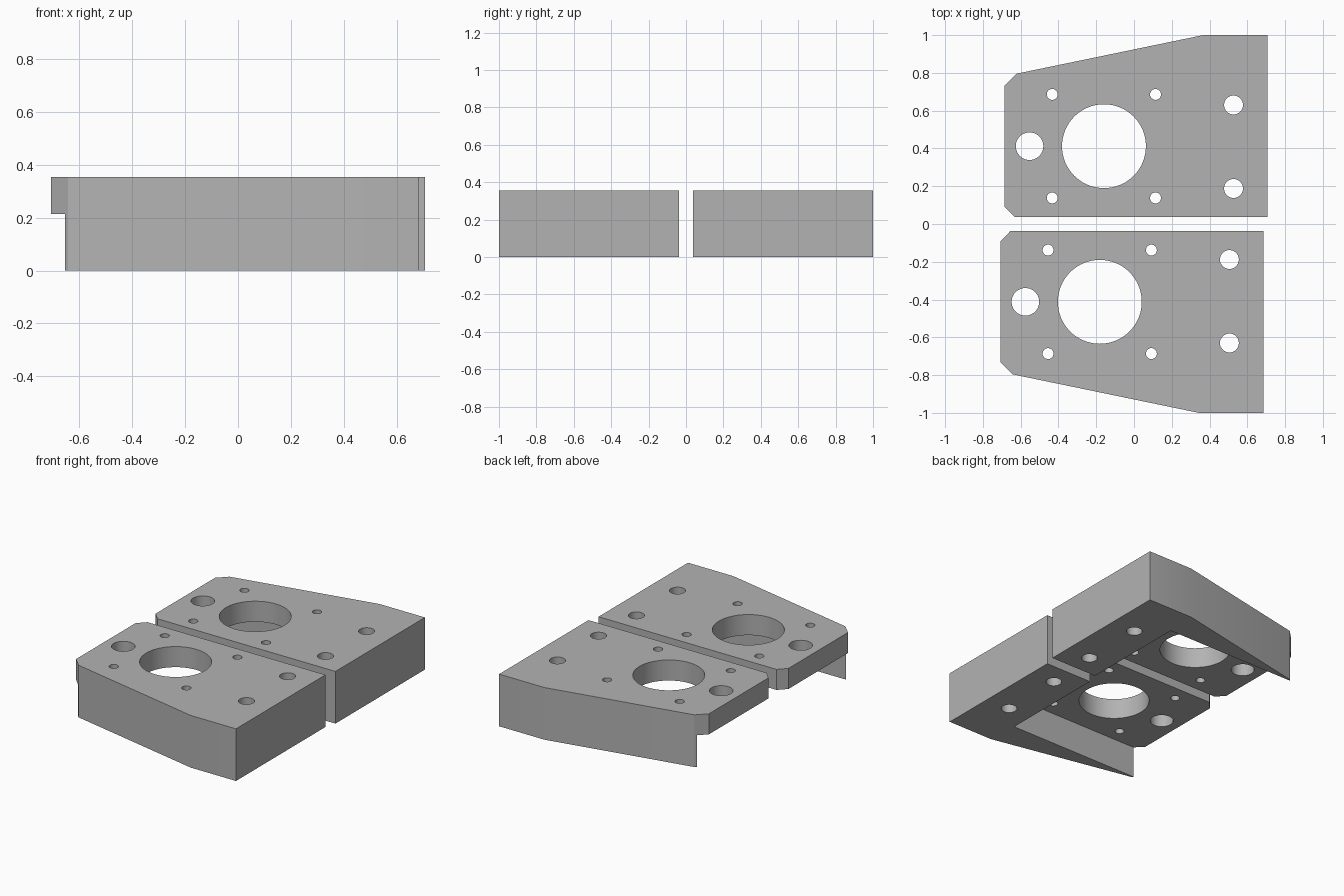
import bpy
import bmesh
from mathutils import Matrix

cube = bpy.data.objects.get("Cube")
if cube:
    bpy.data.objects.remove(cube, do_unlink=True)

TOP = 0.355          # overall height
DECK = 0.215         # underside of the thin deck

# Half outline, y measured outwards from the gap between the blocks
OUTLINE = [(-0.644, 0.038), (0.696, 0.038), (0.696, 1.0), (0.355, 1.0),
           (-0.632, 0.796), (-0.696, 0.732), (-0.696, 0.092)]

# Through holes: x, y, radius, segments
HOLES = [(-0.17, 0.412, 0.222, 64), (-0.564, 0.412, 0.073, 40)]
HOLES += [(x, y, 0.029, 24) for x in (-0.444, 0.103) for y in (0.138, 0.686)]
HOLES += [(0.516, y, 0.05, 32) for y in (0.188, 0.63)]

steel = bpy.data.materials.new("plain_grey")
steel.use_nodes = True
grey = (0.45, 0.45, 0.45, 1)
steel.diffuse_color = grey
steel.node_tree.nodes["Principled BSDF"].inputs["Base Color"].default_value = grey


def make_object(name, bm):
    bmesh.ops.recalc_face_normals(bm, faces=bm.faces)
    mesh = bpy.data.meshes.new(name)
    bm.to_mesh(mesh)
    bm.free()
    obj = bpy.data.objects.new(name, mesh)
    bpy.context.collection.objects.link(obj)
    return obj


def prism(name, points, z0, z1):
    bm = bmesh.new()
    face = bm.faces.new([bm.verts.new((x, y, z0)) for x, y in points])
    out = bmesh.ops.extrude_face_region(bm, geom=[face])
    verts = [g for g in out["geom"] if isinstance(g, bmesh.types.BMVert)]
    bmesh.ops.translate(bm, verts=verts, vec=(0, 0, z1 - z0))
    return make_object(name, bm)


def drills(name, side, shift):
    bm = bmesh.new()
    for x, y, radius, segments in HOLES:
        bmesh.ops.create_cone(bm, cap_ends=True, segments=segments,
                              radius1=radius, radius2=radius, depth=1,
                              matrix=Matrix.Translation((x + shift, y * side, 0.2)))
    return make_object(name, bm)


def cut(obj, cutter):
    cutter.hide_render = True
    mod = obj.modifiers.new("cut", 'BOOLEAN')
    mod.operation = 'DIFFERENCE'
    mod.solver = 'EXACT'
    mod.object = cutter
    bpy.context.view_layer.objects.active = obj
    bpy.ops.object.modifier_apply(modifier=mod.name)
    bpy.data.objects.remove(cutter, do_unlink=True)


def block(name, side, shift):
    def place(points):
        return [(x + shift, y * side) for x, y in points]

    body = prism(name, place(OUTLINE), 0, TOP)
    body.data.materials.append(steel)
    # Underside recess leaves the end foot and a tapering outer wall
    recess = [(-1, -0.2), (0.343, -0.2), (0.343, 0.785), (-1, 0.785)]
    cut(body, prism("recess_cutter", place(recess), -0.2, DECK))
    cut(body, drills("hole_cutter", side, shift))

    bpy.ops.object.select_all(action='DESELECT')
    body.select_set(True)
    bpy.context.view_layer.objects.active = body
    # Low angle keeps the shallow side bend crisp while the bores stay round
    bpy.ops.object.shade_smooth_by_angle(angle=0.3)
    for edge in body.data.edges:
        a, b = (body.data.vertices[i].co for i in edge.vertices)
        if max(abs(a.y), abs(b.y)) > 0.99:
            body.data.attributes["sharp_edge"].data[edge.index].value = True


block("front_block", -1, -0.011)
block("back_block", 1, 0.011)
